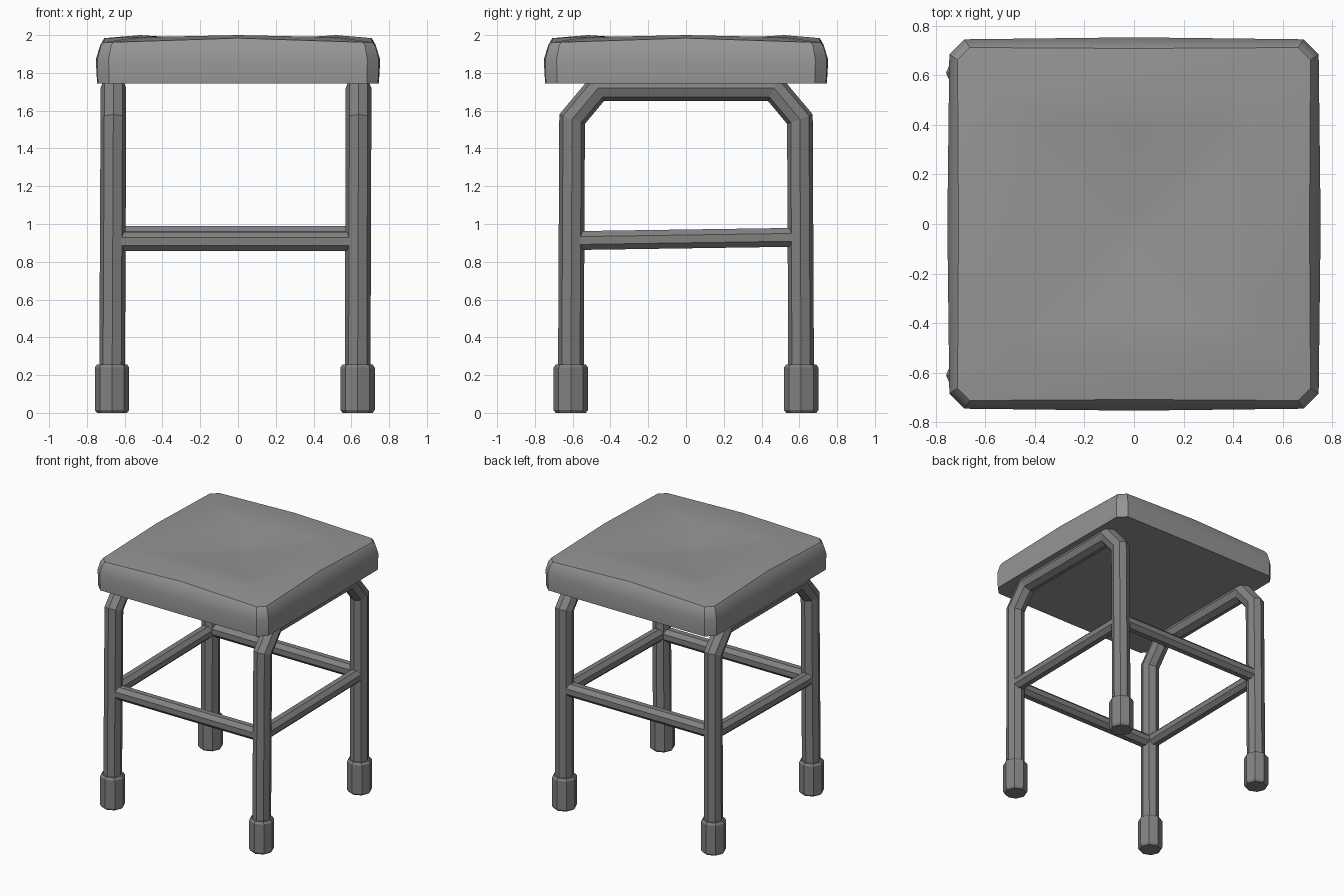
import bpy, bmesh, math
from mathutils import Vector

cube = bpy.data.objects.get("Cube")
if cube:
    bpy.data.objects.remove(cube)


def material(name, value):
    m = bpy.data.materials.new(name)
    m.use_nodes = True
    colour = (value, value, value, 1)
    m.diffuse_color = colour
    bsdf = next(n for n in m.node_tree.nodes if n.type == 'BSDF_PRINCIPLED')
    bsdf.inputs["Base Color"].default_value = colour
    return m


seat_grey = material("seat grey", 0.3)
frame_grey = material("frame grey", 0.22)


def skin(name, rings, mat):
    """Join closed rings of points into a capped solid."""
    bm = bmesh.new()
    loops = [[bm.verts.new(p) for p in ring] for ring in rings]
    for a, b in zip(loops, loops[1:]):
        for i in range(len(a)):
            j = (i + 1) % len(a)
            bm.faces.new((a[i], a[j], b[j], b[i]))
    bm.faces.new(loops[0][::-1])
    bm.faces.new(loops[-1])
    bmesh.ops.recalc_face_normals(bm, faces=bm.faces)
    mesh = bpy.data.meshes.new(name)
    bm.to_mesh(mesh)
    bm.free()
    mesh.materials.append(mat)
    ob = bpy.data.objects.new(name, mesh)
    bpy.context.collection.objects.link(ob)
    return ob


def tube(name, path, radius, side, turn=0.0):
    """Eight-sided tube with mitred bends, in the plane across the side axis."""
    path = [Vector(p) for p in path]
    side = Vector(side)
    rings = []
    for i, p in enumerate(path):
        before = (p - path[i - 1]).normalized() if i else None
        after = (path[i + 1] - p).normalized() if i < len(path) - 1 else None
        before, after = before or after, after or before
        tangent = (before + after).normalized()
        across = tangent.cross(side).normalized() / tangent.dot(after)
        angles = [math.tau * k / 8 + turn for k in range(8)]
        rings.append([p + radius * (side * math.cos(a) + across * math.sin(a))
                      for a in angles])
    return skin(name, rings, frame_grey)


def foot(name, x, y):
    profile = [(0.08, 0), (0.091, 0.015), (0.091, 0.24), (0.08, 0.256)]
    rings = [[(x + r * math.cos(k * math.pi / 4), y + r * math.sin(k * math.pi / 4), z)
              for k in range(8)] for r, z in profile]
    skin(name, rings, frame_grey)


# Bent side frames and their feet
sides = {"right": (-0.667, -0.66), "left": (0.633, 0.638)}
for label, (low_x, top_x) in sides.items():
    half = [(-0.61, 0.1), (-0.603, 1.555), (-0.465, 1.72)]
    path = [(low_x if z < 1 else top_x, y, z) for y, z in half]
    path += [(x, -y, z) for x, y, z in reversed(path)]
    tube(label + "_leg_frame", path, 0.068, (1, 0, 0))
    for end, y in (("front", -0.61), ("back", 0.61)):
        foot(f"{end}_{label}_foot", low_x, y)
    # Side rung, slightly higher at the back
    x = (low_x + top_x) / 2
    tube(label + "_rung", [(x, -0.605, 0.912), (x, 0.605, 0.93)], 0.054,
         (1, 0, 0), math.pi / 8)

# Cross rungs
for label, y, z in (("front", -0.605, 0.908), ("back", 0.605, 0.94)):
    tube(label + "_rung", [(-0.663, y, z), (0.635, y, z)], 0.054,
         (0, 1, 0), math.pi / 8)


# Cushion: clipped squares with bowed edges, dimpled to a small centre button
def cushion_ring(half, cut, z_corner, z_mid, bow=0.0):
    points = []
    for q in range(4):
        c, s = round(math.cos(q * math.pi / 2)), round(math.sin(q * math.pi / 2))
        for x, y, z in ((half, cut - half, z_corner), (half + bow, 0, z_mid),
                        (half, half - cut, z_corner)):
            points.append((x * c - y * s, x * s + y * c, z))
    return points


seat = skin("seat", [
    cushion_ring(0.742, 0.06, 1.745, 1.745, 0.004),
    cushion_ring(0.745, 0.06, 1.87, 1.87, 0.008),
    cushion_ring(0.728, 0.055, 1.94, 1.95, 0.0),
    cushion_ring(0.712, 0.05, 1.962, 1.984, -0.004),
    cushion_ring(0.52, 0.05, 1.99, 2.0),
    cushion_ring(0.4, 0.035, 1.988, 1.992),
    cushion_ring(0.075, 0.04, 1.957, 1.957),
], seat_grey)

bpy.ops.object.select_all(action='DESELECT')
seat.select_set(True)
bpy.context.view_layer.objects.active = seat
bpy.ops.object.shade_smooth_by_angle(angle=math.radians(30))
